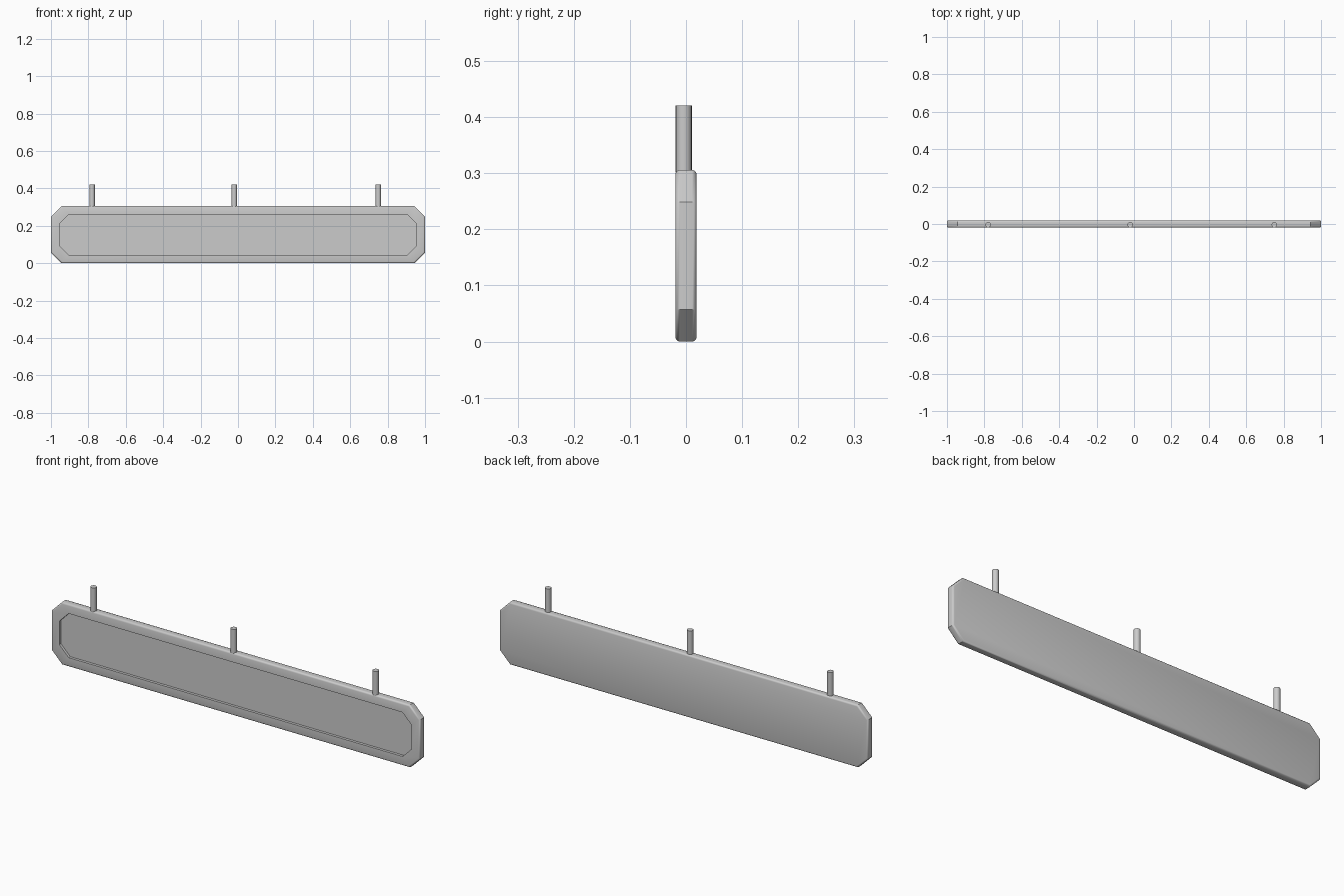
import bpy, bmesh, math

if "Cube" in bpy.data.objects:
    bpy.data.objects.remove(bpy.data.objects["Cube"])

X_HALF, Z_MID, Z_HALF = 1.0, 0.153, 0.153
Y_FRONT, Y_BACK = -0.019, 0.019


def finish(name, bm, angle=35):
    bmesh.ops.recalc_face_normals(bm, faces=bm.faces[:])
    mesh = bpy.data.meshes.new(name)
    bm.to_mesh(mesh)
    bm.free()
    ob = bpy.data.objects.new(name, mesh)
    bpy.context.collection.objects.link(ob)
    bpy.ops.object.select_all(action='DESELECT')
    bpy.context.view_layer.objects.active = ob
    ob.select_set(True)
    bpy.ops.object.shade_smooth_by_angle(angle=math.radians(angle))
    return ob


def octagon(bm, inset, y, cut):
    """Clipped-corner rectangle, inset from the outer size."""
    w, h = X_HALF - inset, Z_HALF - inset
    pts = [(w, h - cut), (w - cut, h), (cut - w, h), (-w, h - cut),
           (-w, cut - h), (cut - w, -h), (w - cut, -h), (w, cut - h)]
    return [bm.verts.new((x, y, Z_MID + z)) for x, z in pts]


# sign board: recessed front panel, raised rim, rounded outer edges, flat back
bm = bmesh.new()
r = 0.008
rings = [(0.045, Y_FRONT + 0.013, 0.05), (0.045, Y_FRONT, 0.05)]
arc = [(r * (1 - math.sin(a)), r * (1 - math.cos(a)))
       for a in (math.pi / 2 * i / 3 for i in range(4))]
rings += [(i, Y_FRONT + d, 0.057 - 0.586 * i) for i, d in arc]
rings += [(i, Y_BACK - d, 0.057 - 0.586 * i) for i, d in reversed(arc)]
loops = [octagon(bm, *ring) for ring in rings]
for a, b in zip(loops, loops[1:]):
    for i in range(8):
        j = (i + 1) % 8
        bm.faces.new((a[i], a[j], b[j], b[i]))
bm.faces.new(loops[0])
bm.faces.new(loops[-1])
finish("sign_board", bm)

# hanging rods on the top edge
for name, x in (("left", -0.78), ("middle", -0.02), ("right", 0.75)):
    bm = bmesh.new()
    bmesh.ops.create_cone(bm, cap_ends=True, segments=16, radius1=0.0145,
                          radius2=0.0145, depth=0.12)
    bmesh.ops.translate(bm, verts=bm.verts[:], vec=(x, -0.004, 0.361))
    finish("hanging_rod_" + name, bm)
